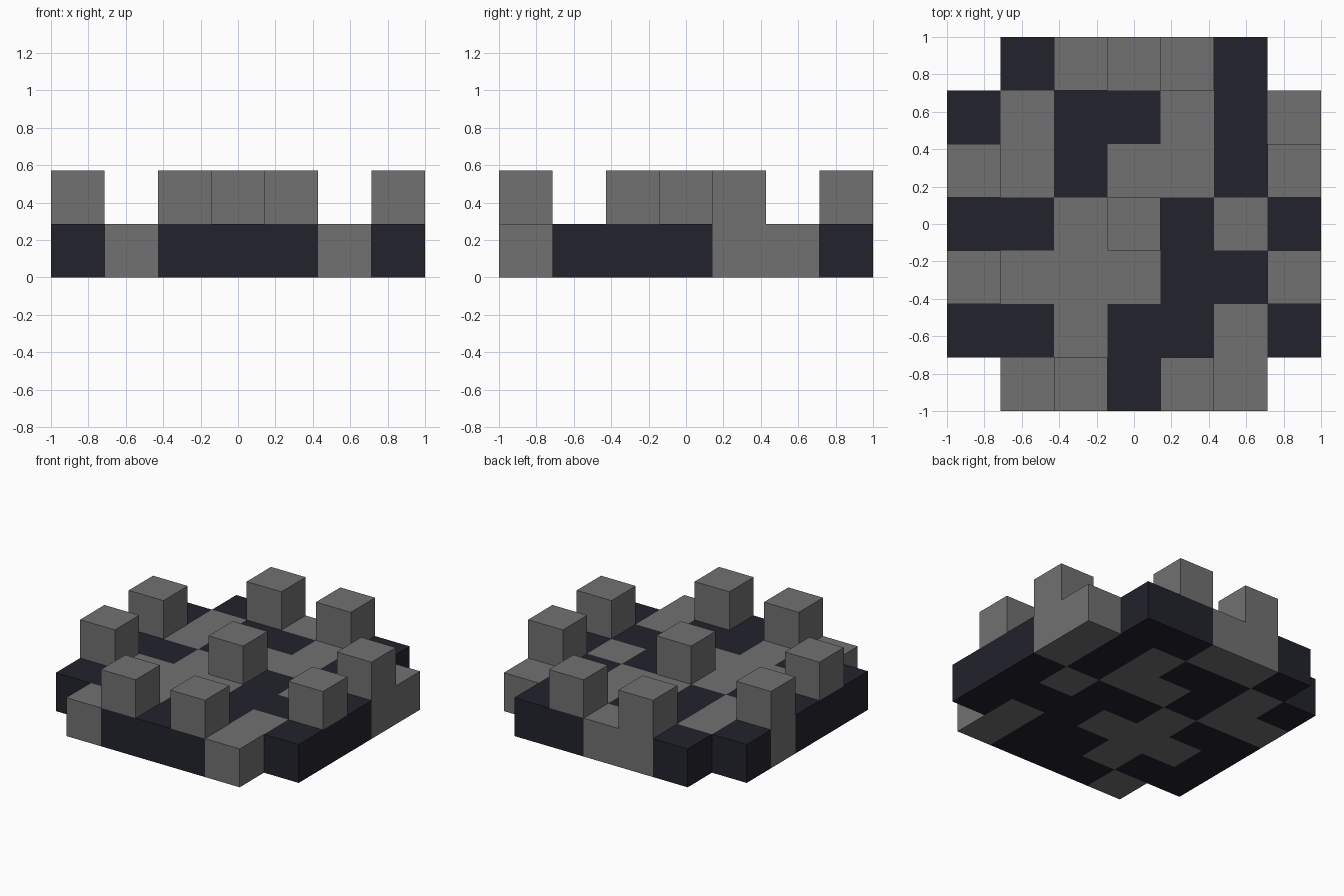
import bpy
import bmesh
from mathutils import Vector

cube = bpy.data.objects.get("Cube")
if cube:
    bpy.data.objects.remove(cube, do_unlink=True)

CELL = 2 / 7


def make_material(name, rgb):
    mat = bpy.data.materials.new(name)
    mat.use_nodes = True
    mat.diffuse_color = (*rgb, 1)
    mat.node_tree.nodes["Principled BSDF"].inputs["Base Color"].default_value = (*rgb, 1)
    return mat


MATERIALS = [make_material("mid grey", (0.165, 0.165, 0.165)),
             make_material("dark navy", (0.016, 0.016, 0.026))]

# Floor pattern from back to front: G grey, D dark, blank is open
FLOOR = [" DGGDD ",
         "DGDDGDG",
         "GGDGGDG",
         "DDGDDGD",
         "DGGGDDD",
         "DDGDDGD",
         " GDDDG "]
floor = {(x, 6 - row, 0): "GD".index(mark)
         for row, line in enumerate(FLOOR)
         for x, mark in enumerate(line) if mark != " "}

# Raised blocks: one in the middle, two along each side
spots = [(3, 3)]
for a in (2, 4):
    for b in (0, 6):
        spots += [(a, b), (b, a)]
blocks = {(x, y, 1): 0 for x, y in spots}

solid = set(floor) | set(blocks)


def build(name, cells):
    """Join cubes on the grid, keeping only the faces that are exposed."""
    bm = bmesh.new()
    for cell, colour in cells.items():
        centre = Vector(cell) + Vector((-3, -3, 0.5))
        for axis in range(3):
            for sign in (-1, 1):
                normal = Vector((0, 0, 0))
                normal[axis] = sign
                if tuple(int(c + n) for c, n in zip(cell, normal)) in solid:
                    continue
                u = Vector((0, 0, 0))
                u[(axis + 1) % 3] = 0.5
                v = normal.cross(u)
                mid = centre + normal / 2
                corners = (mid - u - v, mid + u - v, mid + u + v, mid - u + v)
                face = bm.faces.new([bm.verts.new(p * CELL) for p in corners])
                face.material_index = colour
    bmesh.ops.remove_doubles(bm, verts=bm.verts[:], dist=0.001)
    mesh = bpy.data.meshes.new(name)
    bm.to_mesh(mesh)
    bm.free()
    for mat in MATERIALS:
        mesh.materials.append(mat)
    obj = bpy.data.objects.new(name, mesh)
    bpy.context.collection.objects.link(obj)


build("floor_tiles", floor)
build("raised_blocks", blocks)
